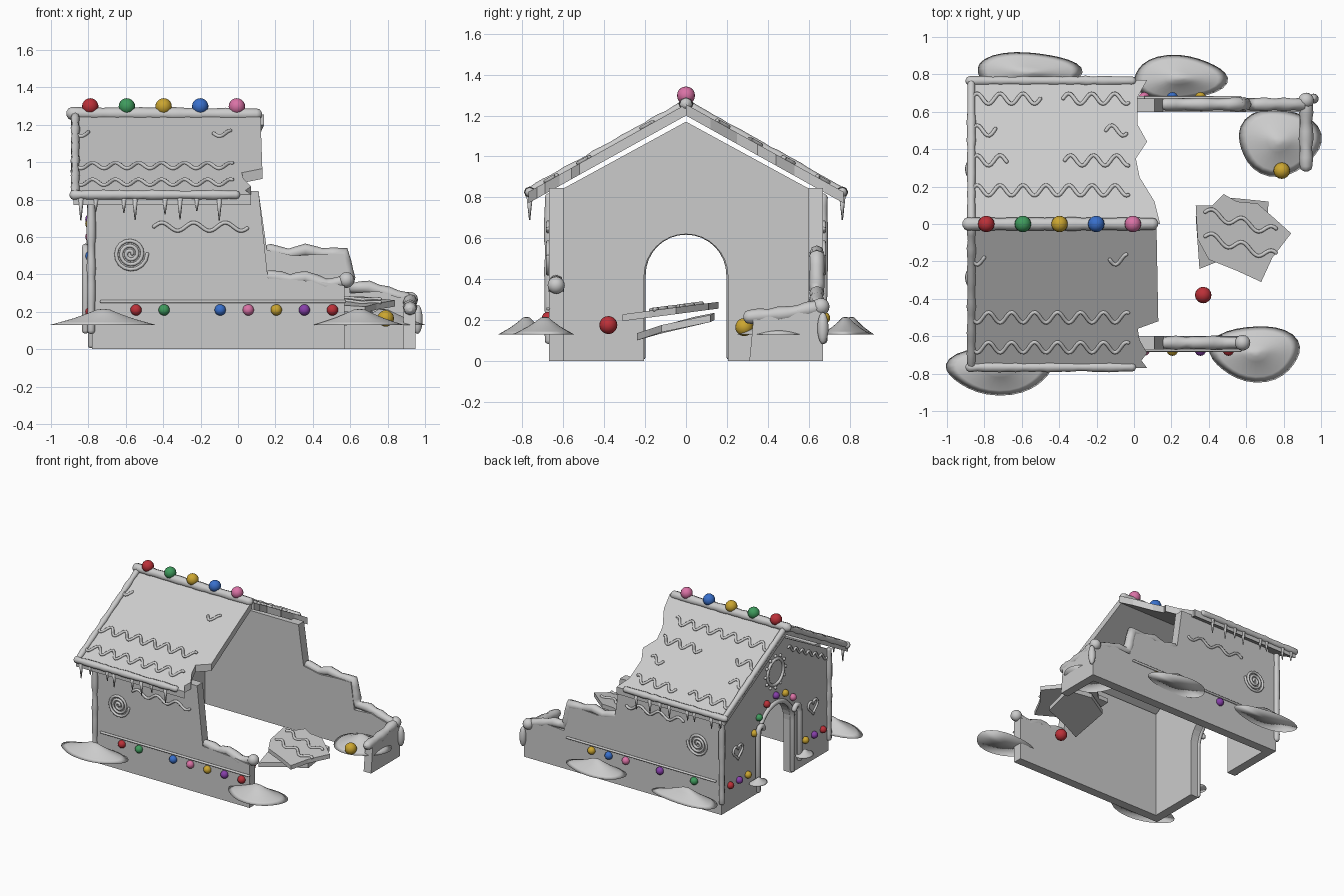
import bpy, bmesh, math, random
from mathutils import Vector, Matrix

random.seed(4)
cube = bpy.data.objects.get("Cube")
if cube:
    bpy.data.objects.remove(cube, do_unlink=True)


def material(name, rgb):
    m = bpy.data.materials.new(name)
    m.use_nodes = True
    m.diffuse_color = (*rgb, 1)
    m.node_tree.nodes["Principled BSDF"].inputs["Base Color"].default_value = (*rgb, 1)
    return m


GREY = material("plain grey", (0.6, 0.6, 0.6))
RED = material("candy red", (0.5, 0.03, 0.04))
GREEN = material("candy green", (0.05, 0.33, 0.11))
YELLOW = material("candy yellow", (0.6, 0.38, 0.03))
BLUE = material("candy blue", (0.04, 0.16, 0.6))
PINK = material("candy pink", (0.7, 0.17, 0.38))
PURPLE = material("candy purple", (0.24, 0.05, 0.4))


def finish(name, bm, mat, smooth=False):
    bmesh.ops.recalc_face_normals(bm, faces=bm.faces)
    me = bpy.data.meshes.new(name)
    bm.to_mesh(me)
    bm.free()
    me.materials.append(mat)
    ob = bpy.data.objects.new(name, me)
    bpy.context.collection.objects.link(ob)
    if smooth:
        me.shade_smooth()
    return ob


def prism(name, pts, offset, mat=GREY):
    """Flat outline of 3D points pushed along an offset."""
    bm = bmesh.new()
    face = bm.faces.new([bm.verts.new(p) for p in pts])
    ext = bmesh.ops.extrude_face_region(bm, geom=[face], use_keep_orig=True)
    moved = [g for g in ext["geom"] if isinstance(g, bmesh.types.BMVert)]
    bmesh.ops.translate(bm, verts=moved, vec=offset)
    return finish(name, bm, mat)


def tube(name, pts, r, lump=0.0, cyclic=False):
    """Icing squeezed along a path, with rounded ends."""
    pts = [Vector(p) for p in pts]
    if lump:  # resample so the thickness can vary
        fine = []
        for a, b in zip(pts, pts[1:]):
            n = max(2, int((b - a).length / 0.04))
            fine += [a.lerp(b, i / n) for i in range(n)]
        pts = fine + [pts[-1]]
    scale = [1 + random.uniform(-lump, lump) for _ in pts]
    if not cyclic:
        a, b = (pts[0] - pts[1]).normalized(), (pts[-1] - pts[-2]).normalized()
        pts = [pts[0] + a * r * 0.8, pts[0] + a * r * 0.5] + pts + [pts[-1] + b * r * 0.5, pts[-1] + b * r * 0.8]
        scale = [0.3, 0.8] + scale + [0.8, 0.3]
    cu = bpy.data.curves.new(name, "CURVE")
    cu.dimensions = "3D"
    cu.bevel_depth = r
    cu.bevel_resolution = 2
    cu.use_fill_caps = True
    sp = cu.splines.new("POLY")
    sp.points.add(len(pts) - 1)
    sp.use_cyclic_u = cyclic
    for p, co, s in zip(sp.points, pts, scale):
        p.co = (*co, 1)
        p.radius = s
    tmp = bpy.data.objects.new(name + "_path", cu)
    bpy.context.collection.objects.link(tmp)
    dg = bpy.context.evaluated_depsgraph_get()
    me = bpy.data.meshes.new_from_object(tmp.evaluated_get(dg))
    bpy.data.objects.remove(tmp, do_unlink=True)
    me.materials.clear()
    me.materials.append(GREY)
    me.shade_smooth()
    bpy.context.collection.objects.link(bpy.data.objects.new(name, me))


def ball(name, co, r, mat, stretch=(1, 1, 1)):
    bm = bmesh.new()
    bmesh.ops.create_uvsphere(bm, u_segments=16, v_segments=10, radius=r)
    bmesh.ops.scale(bm, verts=bm.verts, vec=stretch)
    bmesh.ops.translate(bm, verts=bm.verts, vec=co)
    finish(name, bm, mat, True)


def mound(name, x, y, rx, ry, h=0.085):
    bm = bmesh.new()
    prof = [(0, 1), (0.12, 0.97), (0.3, 0.72), (0.55, 0.42), (0.8, 0.18), (1, 0), (0, 0)]
    ring = [bm.verts.new((u, 0, v)) for u, v in prof]
    edges = [bm.edges.new(e) for e in zip(ring, ring[1:])]
    bmesh.ops.spin(bm, geom=ring + edges, axis=(0, 0, 1), cent=(0, 0, 0), angle=math.tau, steps=28)
    bmesh.ops.remove_doubles(bm, verts=bm.verts, dist=0.001)
    for v in bm.verts:
        t = math.atan2(v.co.y, v.co.x)
        k = 1 + 0.06 * math.sin(3 * t + x * 9)
        v.co = (x + v.co.x * rx * k, y + v.co.y * ry * k, 0.13 + v.co.z * h)
    finish(name, bm, GREY, True)


def wave(name, x0, x1, amp, step, place, r=0.01):
    n = max(4, int((x1 - x0) / step * 12))
    us = [x0 + (x1 - x0) * i / n for i in range(n + 1)]
    tube(name, [place(u, amp * math.sin(math.tau * (u - x0) / step)) for u in us], r)


# Gable wall with arched doorway
arch = [(0.205 * math.cos(a), 0.415 + 0.205 * math.sin(a)) for a in (math.pi * i / 16 for i in range(17))]
outline = [(0.67, 0), (0.67, 0.805), (0, 1.17), (-0.67, 0.805), (-0.67, 0), (-0.205, 0)] + arch[::-1] + [(0.205, 0)]
prism("gable_wall", [(-0.78, y, z) for y, z in outline], (0.07, 0, 0))

# Broken side walls
front = [(-0.71, 0), (0.57, 0), (0.57, 0.34), (0.45, 0.36), (0.3, 0.37), (0.16, 0.38), (0.11, 0.845), (-0.71, 0.845)]
back = [(-0.71, 0), (0.95, 0), (0.95, 0.26), (0.85, 0.28), (0.75, 0.31), (0.6, 0.3), (0.57, 0.51),
        (0.45, 0.51), (0.3, 0.5), (0.155, 0.53), (0.11, 0.845), (-0.71, 0.845)]
prism("front_wall", [(x, -0.67, z) for x, z in front], (0, 0.07, 0))
prism("back_wall", [(x, 0.6, z) for x, z in back], (0, 0.07, 0))
end = [(0.31, 0), (0.6, 0), (0.6, 0.26), (0.45, 0.22), (0.33, 0.21), (0.32, 0.1)]
prism("end_wall_stub", [(0.885, y, z) for y, z in end], (0.065, 0, 0))

# Roof panels with torn ends
def roof_z(d):
    return 1.255 - 0.556 * d

torn = {-1: [(0.12, 0), (0.13, 0.52), (0.02, 0.56), (0.03, 0.62), (0.07, 0.69), (0.04, 0.73), (0.07, 0.77)],
        1: [(0.14, 0), (0.11, 0.12), (0.03, 0.25), (0.01, 0.35), (0.07, 0.44), (0.02, 0.53), (0.02, 0.68), (0.07, 0.77)]}
rows = {1: [(0.67, -0.87, -0.5), (0.67, -0.38, -0.03), (0.5, -0.87, -0.74), (0.5, -0.15, -0.04),
            (0.34, -0.87, -0.68), (0.34, -0.37, -0.03), (0.18, -0.87, -0.03)],
        -1: [(0.66, -0.87, -0.03), (0.5, -0.87, -0.03), (0.19, -0.87, -0.8), (0.19, -0.13, -0.04)]}
for s, side in ((-1, "front"), (1, "back")):
    pts = [(-0.88, 0)] + torn[s] + [(-0.88, 0.77)]
    prism(f"{side}_roof", [(x, s * d, roof_z(d)) for x, d in pts], (0, 0, -0.055))
    for d, a, b in rows[s]:
        wave(f"{side}_roof_icing", a, b, 0.028, 0.123, lambda u, v: (u, s * (d + v), roof_z(d + v) + 0.005))
    tube(f"{side}_eave_icing", [(-0.88, s * 0.765, 0.825), (-0.01, s * 0.765, 0.825)], 0.025, 0.15)
    tube(f"{side}_rake_icing", [(-0.87, s * 0.02, 1.245), (-0.87, s * 0.76, 0.83)], 0.022, 0.15)
    # Icicles under the eave
    for x in (-0.84, -0.76, -0.61, -0.55, -0.39, -0.31, -0.22, -0.1):
        h = random.uniform(0.06, 0.13)
        bm = bmesh.new()
        bmesh.ops.create_cone(bm, segments=8, radius1=0.003, radius2=0.016, depth=h, cap_ends=True,
                              matrix=Matrix.Translation((x, s * 0.765, 0.81 - h / 2)))
        finish(f"{side}_icicle", bm, GREY, True)
    # Side wall icing: ledge line, wave, spiral and corner post
    yw = s * 0.675
    tube(f"{side}_ledge", [(-0.73, yw, 0.255), (0.57, yw, 0.255)], 0.009)
    wave(f"{side}_wall_wave", -0.45, 0.05, 0.022, 0.17, lambda u, v: (u, yw, 0.655 + v))
    turns = [(i / 48, i / 48 * math.tau * 3) for i in range(49)]
    tube(f"{side}_spiral", [(-0.575 + (0.01 + 0.08 * t) * math.cos(a), yw, 0.51 + (0.01 + 0.08 * t) * math.sin(a))
                            for t, a in turns], 0.01)
    tube(f"{side}_corner_icing", [(-0.785, s * 0.67, 0.1), (-0.785, s * 0.67, 0.8)], 0.022, 0.15)
    # Gable trim: scallops below the roof, heart, cane and drift by the door
    wave(f"{side}_gable_scallops", 0.16, 0.64, 0.015, 0.08,
         lambda u, v: (-0.785, s * u, 1.1 - 0.545 * u + v), 0.009)
    tube(f"{side}_heart", [(-0.785, s * 0.47 + 0.0037 * 16 * math.sin(a) ** 3, 0.43 + 0.0037 * (
        13 * math.cos(a) - 5 * math.cos(2 * a) - 2 * math.cos(3 * a) - math.cos(4 * a)))
        for a in (math.tau * i / 28 for i in range(28))], 0.009, cyclic=True)
    cane = [(-0.815, s * 0.26, 0.1), (-0.815, s * 0.26, 0.48)]
    cane += [(-0.815, s * (0.225 + 0.035 * math.cos(a)), 0.5 + 0.045 * math.sin(a)) for a in (0.5, 1, 1.6, 2.2, 2.8)]
    tube(f"{side}_cane", cane, 0.02)
    mound(f"{side}_door_drift", -0.84, s * 0.29, 0.06, 0.08, 0.04)

# Ridge icing, door arch icing and beaded ring
tube("ridge_icing", [(-0.89, 0, 1.26), (0.1, 0, 1.255)], 0.034, 0.08)
tube("door_icing", [(-0.785, -0.215, 0.02)] + [(-0.785, -y * 1.05, 0.42 + (z - 0.415) * 1.05) for y, z in arch]
     + [(-0.785, 0.215, 0.02)], 0.018)
circle = [(math.cos(math.tau * i / 24), math.sin(math.tau * i / 24)) for i in range(24)]
tube("gable_ring", [(-0.785, 0.1 * c, 0.88 + 0.1 * s) for c, s in circle], 0.012, cyclic=True)
for c, s in circle[::2]:
    ball("ring_bead", (-0.785, 0.125 * c, 0.88 + 0.125 * s), 0.012, GREY)

# Icing over the broken wall tops
tube("front_break_icing", [(0.17, -0.635, 0.39), (0.28, -0.635, 0.37), (0.36, -0.635, 0.385),
                           (0.47, -0.635, 0.34), (0.59, -0.635, 0.37)], 0.035, 0.15)
tube("back_break_icing", [(0.17, 0.64, 0.53), (0.27, 0.64, 0.505), (0.36, 0.64, 0.53), (0.45, 0.64, 0.51),
                          (0.56, 0.64, 0.51), (0.6, 0.64, 0.33), (0.7, 0.64, 0.33), (0.8, 0.64, 0.3),
                          (0.9, 0.64, 0.27)], 0.034, 0.15)
tube("end_break_icing", [(0.92, 0.64, 0.26), (0.92, 0.5, 0.23), (0.92, 0.31, 0.215)], 0.036, 0.15)
ball("end_corner_knob", (0.92, 0.66, 0.265), 0.042, GREY)
ball("front_break_knob", (0.58, -0.635, 0.37), 0.042, GREY)
ball("end_corner_drip", (0.96, 0.67, 0.16), 0.03, GREY, (0.9, 0.9, 2.6))

# Fallen roof pieces
shard = [(0.33, 0.1), (0.34, -0.08), (0.4, -0.19), (0.55, -0.25), (0.68, -0.31), (0.74, -0.18),
         (0.84, -0.05), (0.74, 0.04), (0.66, 0.11), (0.55, 0.12), (0.48, 0.16), (0.42, 0.1)]
def shard_z(y):
    return 0.235 + 0.13 * y

prism("fallen_roof_piece", [(x, y, shard_z(y)) for x, y in shard], (0, 0, 0.033))
prism("fallen_lower_piece", [(0.35, -0.24, 0.1), (0.5, -0.18, 0.12), (0.7, -0.12, 0.14), (0.72, 0.12, 0.19),
                             (0.52, 0.14, 0.2), (0.33, 0.04, 0.18)], (0, 0, 0.035))
for y in (0.03, -0.1):
    wave("fallen_piece_icing", 0.38, 0.76, 0.025, 0.16,
         lambda u, v: (u, y + v - 0.28 * (u - 0.5), shard_z(y + v - 0.28 * (u - 0.5)) + 0.036))

# Snow drifts
for x, y, rx, ry in ((-0.72, -0.78, 0.28, 0.13), (0.65, -0.69, 0.24, 0.15), (-0.57, 0.81, 0.28, 0.11),
                     (0.24, 0.78, 0.25, 0.12), (0.775, 0.44, 0.22, 0.18)):
    mound("snow_drift", x, y, rx, ry)

# Candy balls
for i, m in enumerate((RED, GREEN, YELLOW, BLUE, PINK)):
    ball("ridge_candy", (-0.79 + 0.196 * i, 0, 1.298), 0.044, m)
walls = ((-0.675, (RED, GREEN, None, BLUE, PINK, YELLOW, PURPLE, RED)),
         (0.675, (GREEN, None, PURPLE, None, PINK, BLUE, YELLOW)))
for y, mats in walls:
    for i, m in enumerate(mats):
        if m:
            ball("wall_candy", (-0.545 + 0.15 * i, y, 0.21), 0.03, m)
for i, m in enumerate((YELLOW, GREEN, RED, PURPLE, YELLOW, PINK, BLUE)):
    a = math.radians(18 + 24 * i)
    ball("arch_candy", (-0.79, 0.285 * math.cos(a), 0.41 + 0.285 * math.sin(a)), 0.027, m)
for y, m in ((0.57, RED), (0.46, PURPLE), (0.35, YELLOW), (-0.37, YELLOW), (-0.48, PURPLE), (-0.59, RED)):
    ball("gable_candy", (-0.79, y, 0.2), 0.027, m)
ball("fallen_red_candy", (0.37, -0.38, 0.175), 0.044, RED)
ball("fallen_yellow_candy", (0.79, 0.285, 0.165), 0.044, YELLOW)
